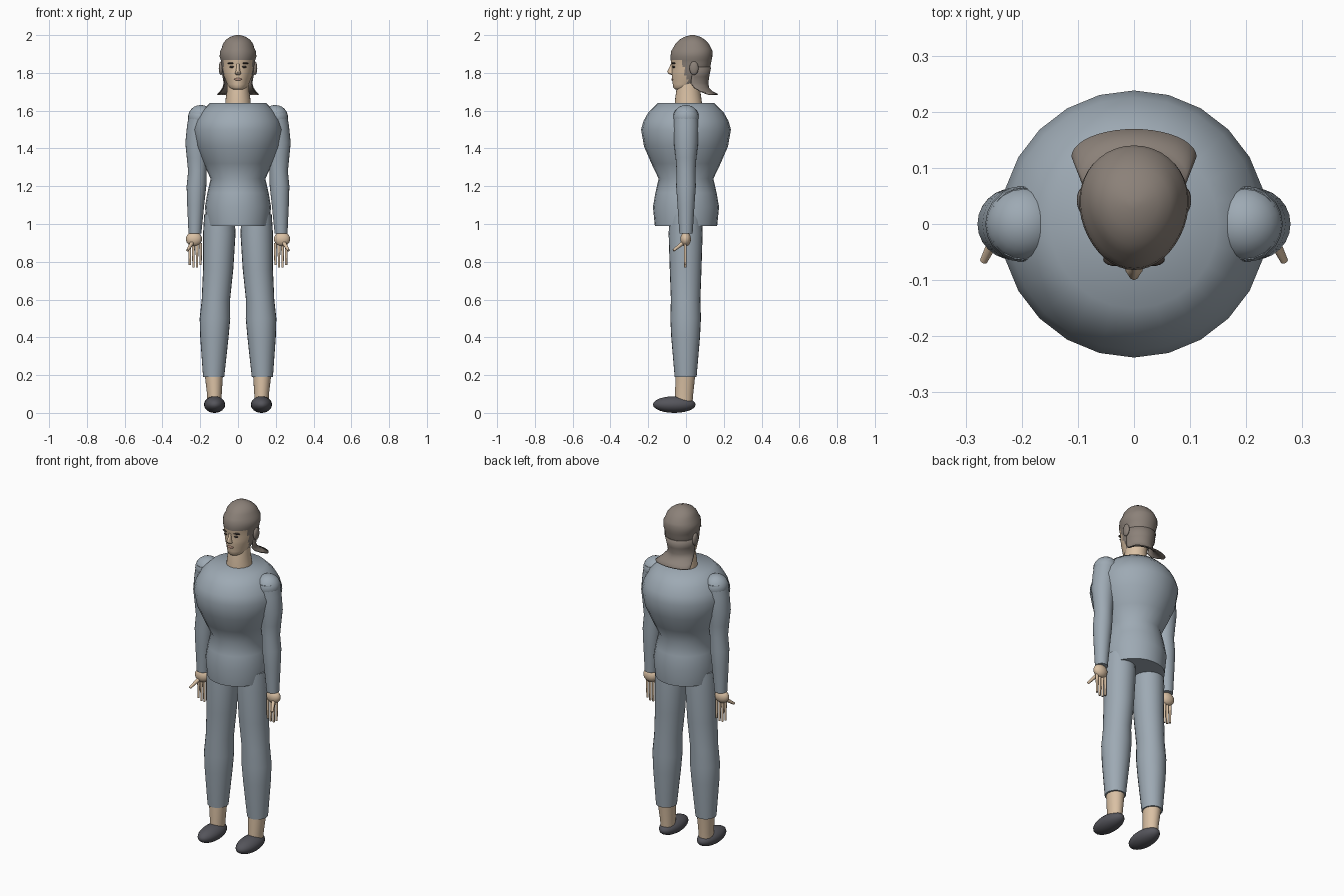
import bpy, bmesh
from math import sin, cos, pi
from mathutils import Vector

cube = bpy.data.objects.get("Cube")
if cube:
    bpy.data.objects.remove(cube)


def material(name, rgb):
    m = bpy.data.materials.new(name)
    m.use_nodes = True
    m.diffuse_color = (*rgb, 1)
    m.node_tree.nodes["Principled BSDF"].inputs["Base Color"].default_value = (*rgb, 1)
    return m


cloth = material("grey_blue_cloth", (0.34, 0.40, 0.455))
skin = material("skin", (0.70, 0.53, 0.37))
hair = material("brown_grey_hair", (0.26, 0.22, 0.19))
leather = material("dark_leather", (0.09, 0.09, 0.105))
dark = material("dark_brow", (0.045, 0.035, 0.03))
lip = material("lip", (0.50, 0.30, 0.23))


def finish(name, bm, mats, angle=50):
    bmesh.ops.recalc_face_normals(bm, faces=bm.faces)
    me = bpy.data.meshes.new(name)
    bm.to_mesh(me)
    bm.free()
    for m in mats:
        me.materials.append(m)
    ob = bpy.data.objects.new(name, me)
    bpy.context.collection.objects.link(ob)
    bpy.ops.object.select_all(action="DESELECT")
    ob.select_set(True)
    bpy.context.view_layer.objects.active = ob
    bpy.ops.object.shade_smooth_by_angle(angle=angle * pi / 180)
    return ob


def bridge(bm, rings, closed=True):
    n = len(rings[0])
    for a, b in zip(rings, rings[1:]):
        for i in range(n if closed else n - 1):
            j = (i + 1) % n
            bm.faces.new((a[i], a[j], b[j], b[i]))


def loft(name, sections, mat, sides=24, egg=0.0, rule=None, mats=None):
    """Capped skin over elliptical sections (cx, cy, z, rx, ry)."""
    bm = bmesh.new()
    rings = []
    for cx, cy, z, rx, ry in sections:
        angles = [2 * pi * i / sides for i in range(sides)]
        rings.append([bm.verts.new((cx + rx * cos(a) * (1 + egg * sin(a)),
                                    cy + ry * sin(a), z)) for a in angles])
    bridge(bm, rings)
    bm.faces.new(rings[0])
    bm.faces.new(rings[-1])
    if rule:
        for f in bm.faces:
            f.material_index = rule(f.calc_center_median())
    return finish(name, bm, mats or [mat])


def ball(name, centre, radii, mat):
    bm = bmesh.new()
    bmesh.ops.create_uvsphere(bm, u_segments=20, v_segments=12, radius=1)
    bmesh.ops.scale(bm, vec=radii, verts=bm.verts)
    bmesh.ops.translate(bm, vec=centre, verts=bm.verts)
    return finish(name, bm, [mat])


def rod(name, start, end, r1, r2, mat):
    a, b = Vector(start), Vector(end)
    bm = bmesh.new()
    bmesh.ops.create_cone(bm, cap_ends=True, segments=10, radius1=r1, radius2=r2,
                          depth=(b - a).length)
    bmesh.ops.rotate(bm, verts=bm.verts,
                     matrix=(b - a).to_track_quat("Z", "Y").to_matrix())
    bmesh.ops.translate(bm, vec=(a + b) / 2, verts=bm.verts)
    return finish(name, bm, [mat])


# Tunic: round profile from hem to collar
tunic = [(0.99, 0.165), (1.09, 0.175), (1.165, 0.162), (1.24, 0.145), (1.32, 0.183),
         (1.41, 0.222), (1.5, 0.238), (1.545, 0.225), (1.59, 0.2), (1.64, 0.15)]
loft("tunic", [(0, 0, z, r, r) for z, r in tunic], cloth)

# Neck
loft("neck", [(0, 0.015, 1.6, 0.07, 0.075), (0, 0.012, 1.66, 0.066, 0.07),
              (0, 0.012, 1.71, 0.058, 0.063), (0, 0.02, 1.77, 0.058, 0.063)], skin)

# Head: sections are height, half width, front y, back y
head = [(1.712, 0.03, -0.058, 0.0), (1.722, 0.045, -0.068, 0.03), (1.74, 0.057, -0.07, 0.07),
        (1.765, 0.067, -0.074, 0.105), (1.785, 0.076, -0.075, 0.114),
        (1.805, 0.08, -0.077, 0.12), (1.83, 0.086, -0.074, 0.128),
        (1.85, 0.088, -0.078, 0.132), (1.868, 0.091, -0.081, 0.136),
        (1.885, 0.097, -0.082, 0.139), (1.915, 0.095, -0.079, 0.14),
        (1.928, 0.087, -0.071, 0.135), (1.955, 0.079, -0.055, 0.12),
        (1.975, 0.064, -0.036, 0.1), (1.99, 0.043, -0.01, 0.078),
        (2.0, 0.012, 0.025, 0.046)]


def face_rule(c):
    return 0 if c.z < 1.865 and c.y < -0.025 + (1.85 - c.z) * 0.35 else 1


loft("head", [(0, (f + b) / 2, z, w, (b - f) / 2) for z, w, f, b in head], skin,
     sides=40, egg=0.1, rule=face_rule, mats=[skin, hair])

# Flared hair at the nape: height, half width, y of the ends, y of the back
bm = bmesh.new()
rings = []
for z, w, y0, y1 in [(1.83, 0.088, 0.04, 0.13), (1.78, 0.079, 0.03, 0.12),
                     (1.745, 0.073, 0.025, 0.115), (1.72, 0.08, 0.045, 0.12),
                     (1.70, 0.094, 0.08, 0.14), (1.685, 0.11, 0.12, 0.168)]:
    rings.append([bm.verts.new((w * cos(pi * i / 20), y0 + (y1 - y0) * sin(pi * i / 20), z))
                  for i in range(21)])
bridge(bm, rings, closed=False)
nape = finish("nape_hair", bm, [hair])
shell = nape.modifiers.new("thickness", "SOLIDIFY")
shell.thickness = 0.006
shell.offset = 0

# Face details
loft("nose", [(0, -0.07, 1.79, 0.012, 0.01), (0, -0.076, 1.796, 0.017, 0.017),
              (0, -0.078, 1.806, 0.013, 0.022), (0, -0.074, 1.83, 0.008, 0.014),
              (0, -0.07, 1.85, 0.008, 0.01)], skin, sides=12)
ball("mouth", (0, -0.071, 1.766), (0.02, 0.007, 0.007), lip)

for s, side in ((1, "left"), (-1, "right")):
    ball(side + "_brow", (s * 0.033, -0.063, 1.851), (0.022, 0.012, 0.005), dark)
    ball(side + "_eye", (s * 0.031, -0.064, 1.832), (0.014, 0.008, 0.006), dark)
    ball(side + "_ear", (s * 0.09, 0.042, 1.825), (0.012, 0.024, 0.036), hair)

    # Sleeve with rounded shoulder cap
    ball(side + "_shoulder", (s * 0.197, 0, 1.565), (0.068, 0.068, 0.065), cloth)
    arm = [(0.198, 1.59, 0.06, 0.064), (0.205, 1.52, 0.065, 0.066), (0.214, 1.43, 0.065, 0.064),
           (0.215, 1.35, 0.056, 0.055), (0.215, 1.28, 0.049, 0.05), (0.22, 1.2, 0.052, 0.052),
           (0.224, 1.1, 0.045, 0.045), (0.228, 0.95, 0.034, 0.035)]
    loft(side + "_sleeve", [(s * x, 0, z, rx, ry) for x, z, rx, ry in arm], cloth)

    # Hand, fingers and thumb
    ball(side + "_hand", (s * 0.233, -0.002, 0.92), (0.043, 0.028, 0.038), skin)
    for i in range(4):
        x = s * (0.198 + 0.019 * i)
        tip = 0.77 + 0.012 * (i in (0, 3))
        rod(f"{side}_finger_{i + 1}", (x, -0.004, 0.9), (x, -0.004, tip),
            0.008, 0.006, skin)
    rod(side + "_thumb", (s * 0.24, -0.01, 0.905), (s * 0.268, -0.066, 0.86),
        0.012, 0.007, skin)

    # Trouser leg
    leg = [(0.099, 1.05, 0.08, 0.085), (0.099, 0.95, 0.086, 0.09), (0.105, 0.76, 0.08, 0.084),
           (0.117, 0.6, 0.075, 0.078), (0.122, 0.5, 0.081, 0.081), (0.125, 0.4, 0.075, 0.076),
           (0.129, 0.19, 0.056, 0.058)]
    loft(side + "_trouser_leg", [(s * x, -0.002, z, rx, ry) for x, z, rx, ry in leg], cloth)

    # Ankle and shoe
    loft(side + "_ankle", [(s * 0.125, -0.012, 0.05, 0.037, 0.046),
                           (s * 0.125, -0.01, 0.1, 0.039, 0.048),
                           (s * 0.128, -0.003, 0.2, 0.048, 0.052)], skin)
    ball(side + "_shoe", (s * 0.124, -0.062, 0.044), (0.056, 0.113, 0.044), leather)
